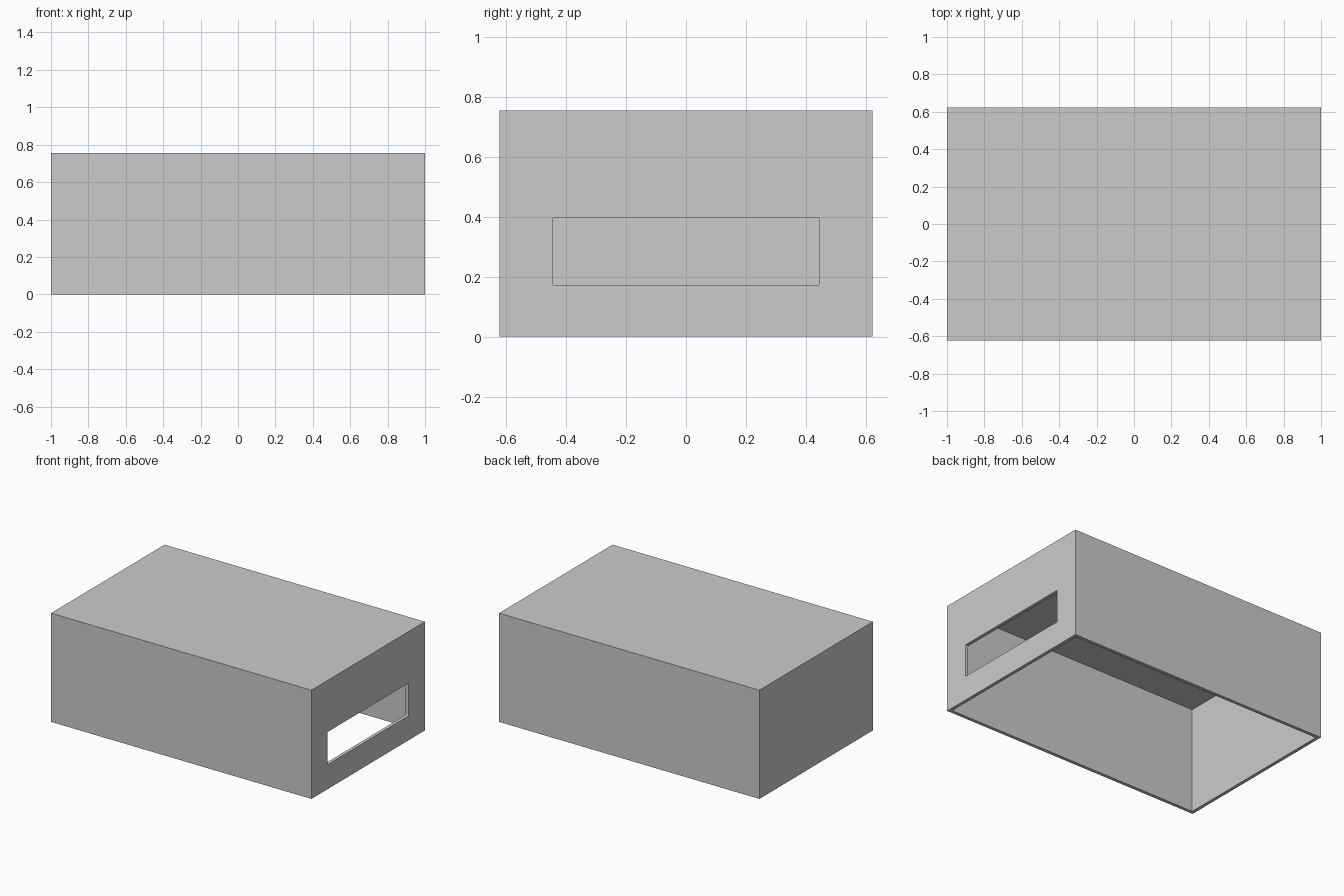
import bpy, bmesh

if "Cube" in bpy.data.objects:
    bpy.data.objects.remove(bpy.data.objects["Cube"])

L, W, H, T = 2.0, 1.245, 0.755, 0.023


def box(name, size, centre, bevel_x=0.0, open_bottom=False):
    bm = bmesh.new()
    bmesh.ops.create_cube(bm, size=1)
    for v in bm.verts:
        v.co = [c * s + o for c, s, o in zip(v.co, size, centre)]
    if open_bottom:
        bm.normal_update()
        bottom = [f for f in bm.faces if f.normal.z < -0.9]
        bmesh.ops.delete(bm, geom=bottom, context='FACES_ONLY')
    if bevel_x:
        edges = [e for e in bm.edges
                 if abs(e.verts[0].co.x - e.verts[1].co.x) > 1e-4]
        bmesh.ops.bevel(bm, geom=edges, offset=bevel_x, segments=3,
                        profile=0.5, affect='EDGES')
    mesh = bpy.data.meshes.new(name)
    bm.to_mesh(mesh)
    bm.free()
    ob = bpy.data.objects.new(name, mesh)
    bpy.context.collection.objects.link(ob)
    return ob


# Thin-walled cover, open underneath
cover = box("cover_shell", (L, W, H), (0, 0, H / 2), open_bottom=True)
solid = cover.modifiers.new("wall_thickness", 'SOLIDIFY')
solid.thickness = T
solid.offset = -1
solid.use_even_offset = True

# Wide slot with slightly rounded corners through the right wall
cutter = box("slot_cutter", (0.2, 0.89, 0.227), (1.0, 0, 0.2835), bevel_x=0.006)
cutter.hide_render = True
cut = cover.modifiers.new("slot", 'BOOLEAN')
cut.operation = 'DIFFERENCE'
cut.solver = 'EXACT'
cut.object = cutter

# Bake the modifiers and drop the cutter
bpy.context.view_layer.objects.active = cover
cover.select_set(True)
for name in ("wall_thickness", "slot"):
    bpy.ops.object.modifier_apply(modifier=name)
bpy.data.objects.remove(cutter)
